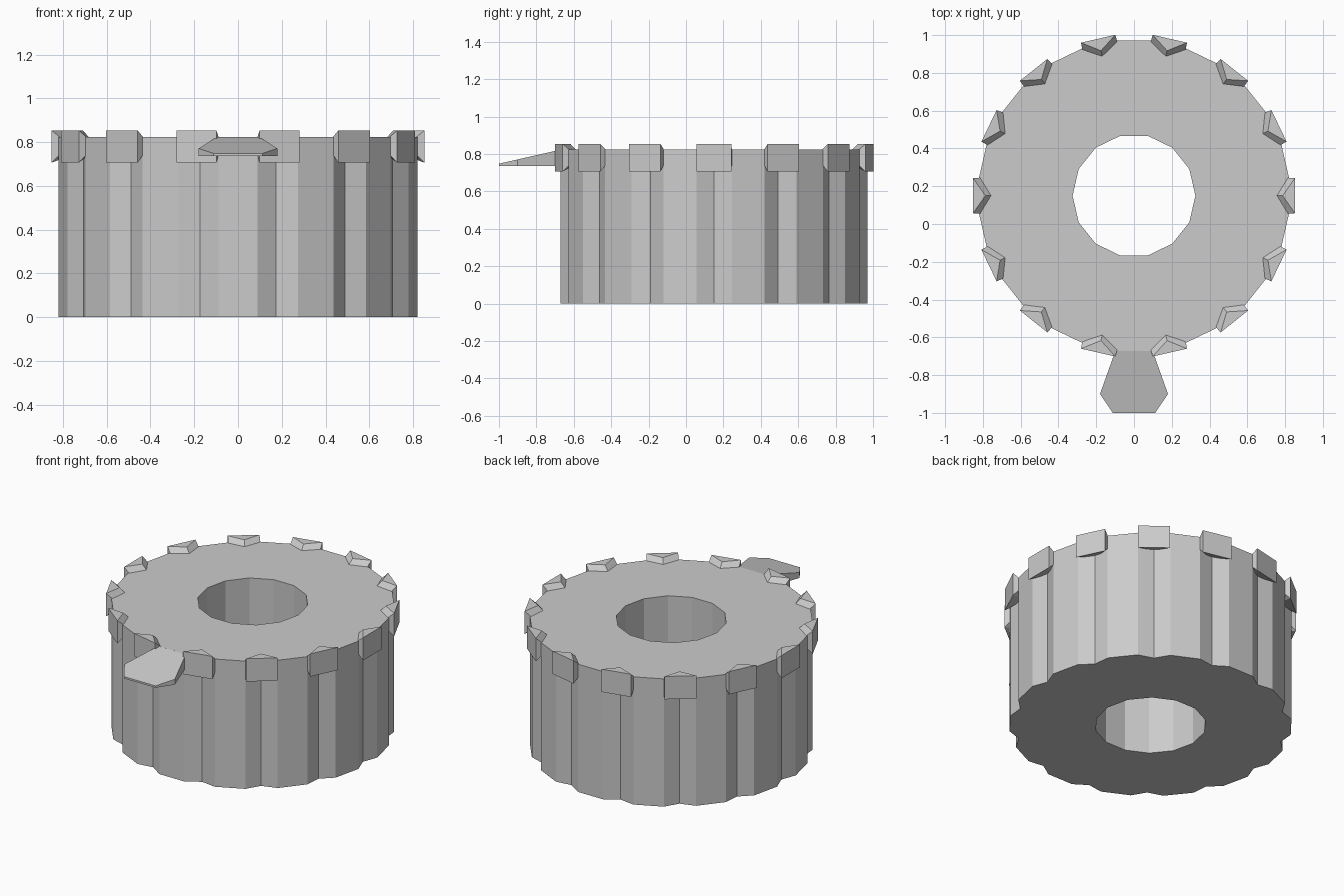
import bpy, bmesh
from math import sin, cos, pi, radians

if "Cube" in bpy.data.objects:
    bpy.data.objects.remove(bpy.data.objects["Cube"])

CY, N = 0.15, 14          # ring centre on y, number of grooves
TOP = 0.823               # height of the ring's top face


def make(name, verts, faces):
    me = bpy.data.meshes.new(name)
    me.from_pydata(verts, [], faces)
    bm = bmesh.new()
    bm.from_mesh(me)
    bmesh.ops.recalc_face_normals(bm, faces=bm.faces)
    bm.to_mesh(me)
    bm.free()
    ob = bpy.data.objects.new(name, me)
    bpy.context.collection.objects.link(ob)
    return ob


def polar(r, a, z):
    return (r * cos(a), CY + r * sin(a), z)


# Grooved ring: three outer points per groove, one hole corner per groove
outer, inner = [], []
for i in range(N):
    a = 2 * pi * i / N
    outer += [(0.826, a - radians(6.6)), (0.785, a), (0.826, a + radians(6.6))]
    inner.append((0.325, a))
M = len(outer)
verts = [polar(r, a, z) for ring in (outer, inner) for z in (0, TOP) for r, a in ring]
H = 2 * M
faces = []
for i in range(M):
    j = (i + 1) % M
    faces.append((i, j, M + j, M + i))
for i in range(N):
    j = (i + 1) % N
    faces.append((H + i, H + N + i, H + N + j, H + j))
    o = [(3 * i + k) % M for k in (1, 2, 3, 4)]
    faces.append(tuple(o) + (H + j, H + i))
    faces.append(tuple(M + k for k in o) + (H + N + j, H + N + i))
make("grooved_ring", verts, faces)

# Wedge lug at the top of each groove: (radial, sideways, z)
lug = [(0.852, -0.093, 0.706), (0.852, 0.093, 0.706),
       (0.852, 0.093, 0.853), (0.852, -0.093, 0.853), (0.787, 0, 0.853),
       (0.815, -0.095, TOP), (0.757, 0, TOP), (0.815, 0.095, TOP),
       (0.815, -0.095, 0.742), (0.757, 0, 0.742), (0.815, 0.095, 0.742)]
lug_faces = [(0, 1, 2, 3), (3, 2, 4), (3, 4, 6, 5), (4, 2, 7, 6),
             (5, 6, 9, 8), (6, 7, 10, 9), (0, 3, 5, 8), (2, 1, 10, 7),
             (0, 8, 9), (1, 9, 10), (0, 9, 1)]
for i in range(N):
    a = 2 * pi * i / N
    make("lug_%02d" % i,
         [(r * cos(a) - t * sin(a), CY + r * sin(a) + t * cos(a), z) for r, t, z in lug],
         lug_faces)

# Sloping front tab
half = [(0.098, -0.67), (0.18, -0.9), (0.112, -1.0)]
outline = half + [(-x, y) for x, y in reversed(half)]
n = len(outline)
slope = lambda y: TOP + (y + 0.67) * (TOP - 0.748) / 0.33
verts = [(x, y, 0.736) for x, y in outline] + [(x, y, slope(y)) for x, y in outline]
faces = [tuple(range(n)), tuple(range(n, 2 * n))]
faces += [(i, (i + 1) % n, n + (i + 1) % n, n + i) for i in range(n)]
make("front_tab", verts, faces)
